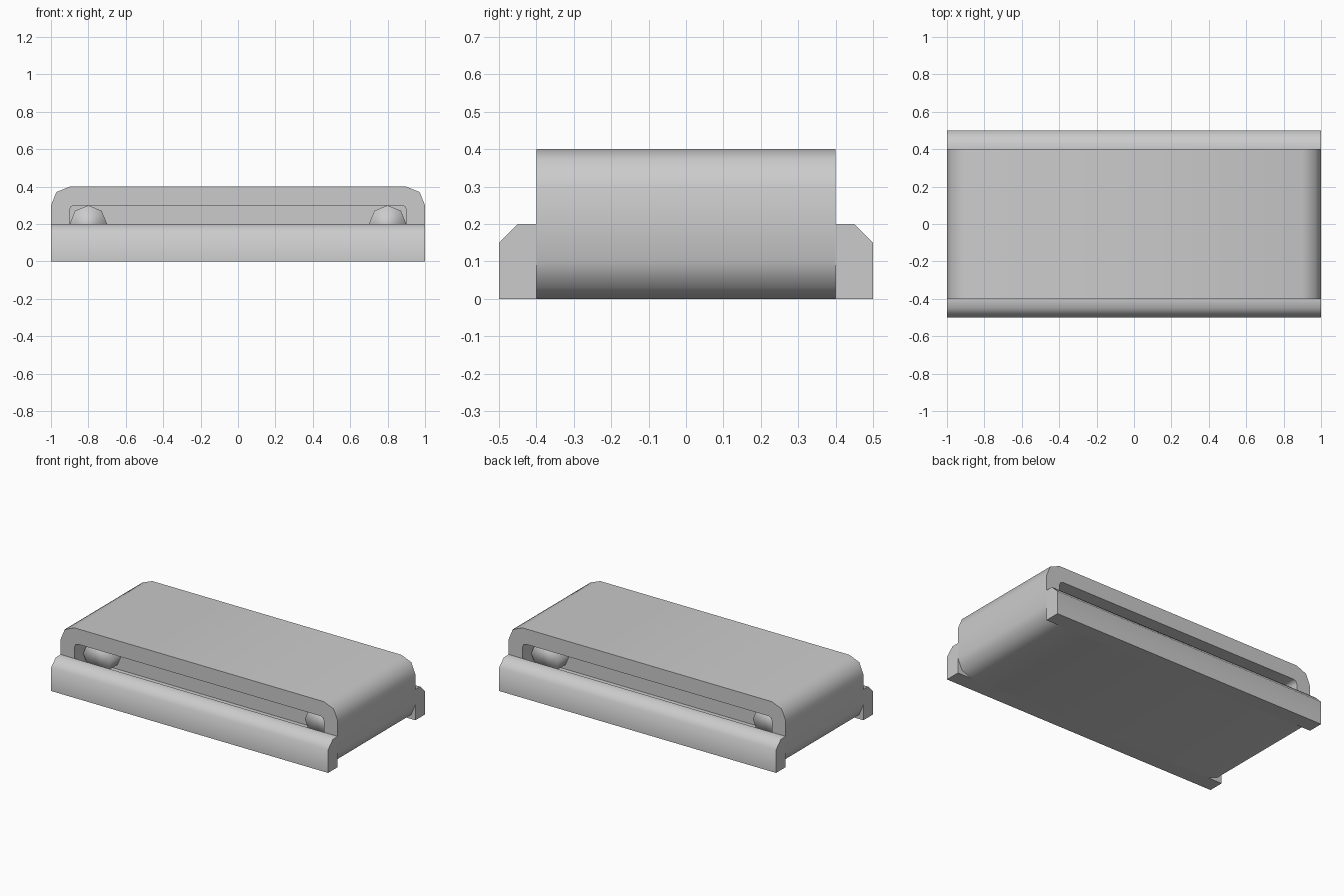
import bpy, bmesh, math

if "Cube" in bpy.data.objects:
    bpy.data.objects.remove(bpy.data.objects["Cube"])


def loft(name, rings):
    """Join equal-length point rings with quads and cap both ends."""
    bm = bmesh.new()
    loops = [[bm.verts.new(p) for p in ring] for ring in rings]
    n = len(loops[0])
    for a, b in zip(loops, loops[1:]):
        for i in range(n):
            j = (i + 1) % n
            bm.faces.new((a[i], a[j], b[j], b[i]))
    bm.faces.new(loops[0])
    bm.faces.new(loops[-1])
    bmesh.ops.recalc_face_normals(bm, faces=bm.faces)
    mesh = bpy.data.meshes.new(name)
    bm.to_mesh(mesh)
    bm.free()
    ob = bpy.data.objects.new(name, mesh)
    bpy.context.collection.objects.link(ob)
    return ob


def smooth(ob, degrees):
    bpy.ops.object.select_all(action='DESELECT')
    ob.select_set(True)
    bpy.context.view_layer.objects.active = ob
    bpy.ops.object.shade_smooth_by_angle(angle=math.radians(degrees))


def rounded_ring(hx, hz, r, y):
    """Rounded rectangle in the xz plane, two segments per corner."""
    pts = []
    for k, (sx, sz) in enumerate(((1, 1), (-1, 1), (-1, -1), (1, -1))):
        for s in range(3):
            a = math.radians(90 * k + 45 * s)
            pts.append((sx * (hx - r) + r * math.cos(a), y,
                        0.2 + sz * (hz - r) + r * math.sin(a)))
    return pts


# Belt block with a recessed pocket on the front and back
outer, inner = (1.0, 0.2, 0.1), (0.9, 0.1, 0.025)
belt = loft("belt", [rounded_ring(*inner, -0.2), rounded_ring(*inner, -0.4),
                     rounded_ring(*outer, -0.4), rounded_ring(*outer, 0.4),
                     rounded_ring(*inner, 0.4), rounded_ring(*inner, 0.2)])
smooth(belt, 50)

# Side rails with a chamfered outer top edge
profile = [(0.4, 0), (0.5, 0), (0.5, 0.15), (0.45, 0.2), (0.4, 0.2)]
for name, side in (("front_rail", -1), ("back_rail", 1)):
    rail = loft(name, [[(x, side * y, z) for y, z in profile] for x in (-1, 1)])
    smooth(rail, 50)

# Eight-sided rollers showing inside the pockets
for name, cx in (("left_roller", -0.8), ("right_roller", 0.8)):
    roller = loft(name, [[(cx + 0.1 * math.cos(i * math.pi / 4), y,
                           0.2 + 0.1 * math.sin(i * math.pi / 4))
                          for i in range(8)] for y in (-0.31, 0.31)])
    smooth(roller, 100)
